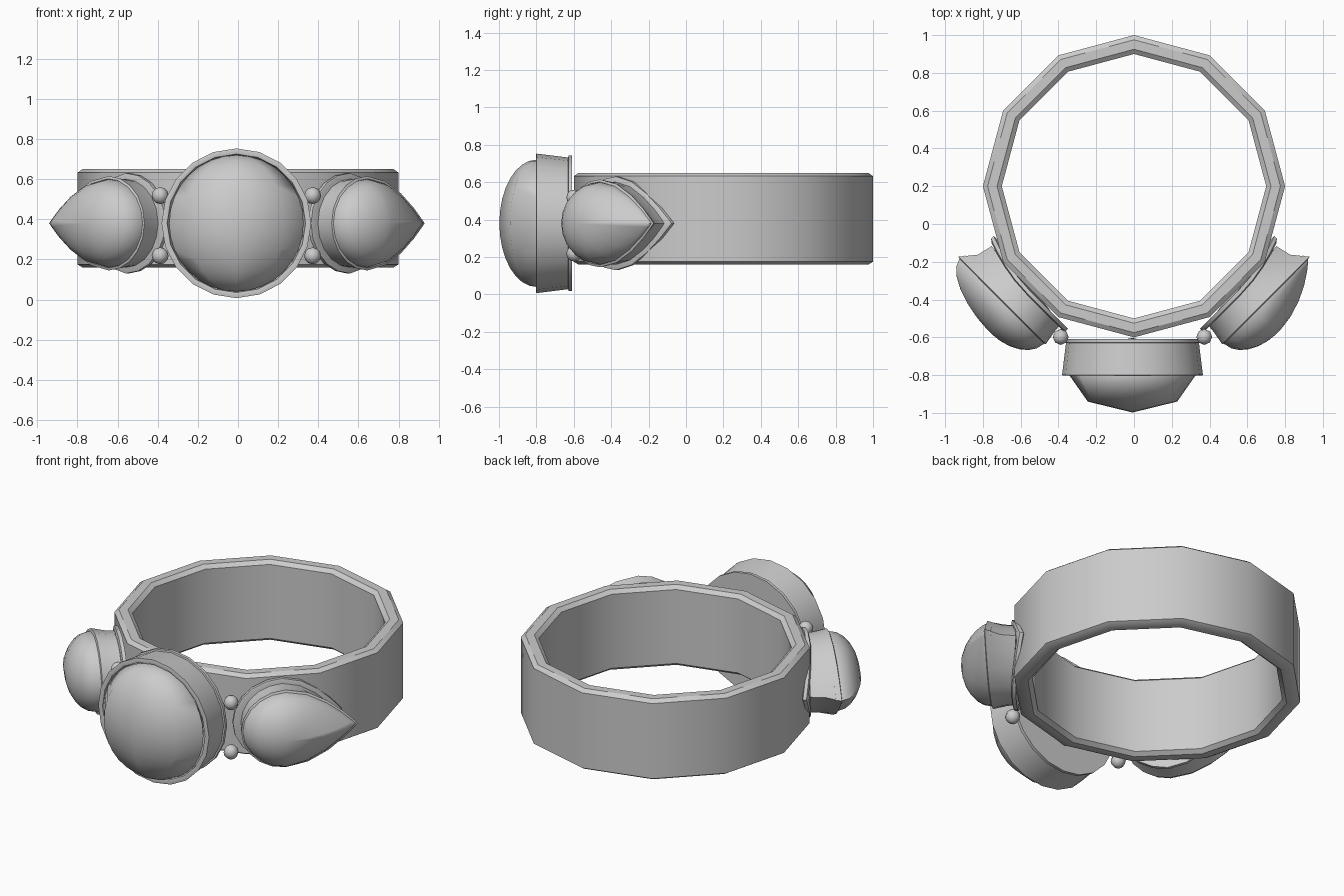
import bpy, bmesh
from math import sin, cos, pi, tau, radians, sqrt
from mathutils import Matrix, Vector

cube = bpy.data.objects.get("Cube")
if cube:
    bpy.data.objects.remove(cube, do_unlink=True)

MID_Z = 0.38
CENTRE_X = -0.008
SEGMENTS = 20


def finish(name, bm, angle=35):
    bmesh.ops.recalc_face_normals(bm, faces=bm.faces)
    mesh = bpy.data.meshes.new(name)
    bm.to_mesh(mesh)
    bm.free()
    obj = bpy.data.objects.new(name, mesh)
    bpy.context.collection.objects.link(obj)
    bpy.ops.object.select_all(action='DESELECT')
    bpy.context.view_layer.objects.active = obj
    obj.select_set(True)
    bpy.ops.object.shade_smooth_by_angle(angle=radians(angle))
    return obj


def loft(name, rings, closed=False, angle=35):
    """Skin a list of equal-length point rings, capped or joined end to end."""
    bm = bmesh.new()
    rows = [[bm.verts.new(p) for p in ring] for ring in rings]
    count = len(rows[0])
    pairs = list(zip(rows, rows[1:]))
    if closed:
        pairs.append((rows[-1], rows[0]))
    else:
        bm.faces.new(rows[0])
        bm.faces.new(rows[-1])
    for a, b in pairs:
        for i in range(count):
            j = (i + 1) % count
            bm.faces.new((a[i], a[j], b[j], b[i]))
    return finish(name, bm, angle)


def ball(name, location, scale, segments, rings, angle):
    bm = bmesh.new()
    bmesh.ops.create_uvsphere(bm, u_segments=segments, v_segments=rings, radius=1)
    bm.transform(Matrix.Translation(location) @ Matrix.Diagonal((*scale, 1)))
    return finish(name, bm, angle)


# Twelve-sided finger band with softened rims
band_profile = [(0.80, 0.175), (0.80, 0.632), (0.775, 0.65), (0.725, 0.65),
                (0.70, 0.63), (0.70, 0.18), (0.725, 0.16), (0.775, 0.16)]
loft("band", [[(r * sin(tau * i / 12), 0.2 + r * cos(tau * i / 12), z)
               for i in range(12)] for r, z in band_profile], closed=True)

# Round central setting, with a thin back plate and a raised rim
setting_profile = [(-0.61, 0.362), (-0.628, 0.362), (-0.63, 0.352),
                   (-0.80, 0.373), (-0.803, 0.36), (-0.80, 0.345), (-0.75, 0.335)]
loft("centre_setting", [[(CENTRE_X + r * cos(tau * i / SEGMENTS), y,
                          MID_Z + r * sin(tau * i / SEGMENTS))
                         for i in range(SEGMENTS)] for y, r in setting_profile])
ball("centre_stone", (CENTRE_X, -0.80, MID_Z), (0.335, 0.198, 0.34), 8, 16, 60)


def pear_ring(side, height, tip, back, half, curl=0):
    """Teardrop outline on the diagonal; height is measured outward."""
    points = []
    for i in range(SEGMENTS):
        a = tau * i / SEGMENTS
        t = cos(a)
        if t > 0:
            u = 0.13 + tip * t
            w = half * (1 - t ** 1.9) * (1 if sin(a) > 0 else -1)
        else:
            u, w = 0.13 + back * t, half * sin(a)
        n = (height(t) if callable(height) else height) - curl * max(t, 0) ** 2
        points.append((side * (u + n) / sqrt(2), (u - n) / sqrt(2), MID_Z + w))
    return points


def pear_cluster(label, side, tip_power):
    # Curved back plate hugging the band
    loft(label + "_back_plate", [
        pear_ring(side, 0.64, 0.33, 0.265, 0.24, 0.07),
        pear_ring(side, 0.64, 0.35, 0.275, 0.25, 0.07),
        pear_ring(side, 0.66, 0.35, 0.275, 0.25, 0.07),
        pear_ring(side, 0.665, 0.33, 0.255, 0.235, 0.06)])
    # Flared wall around the stone
    loft(label + "_setting", [
        pear_ring(side, 0.645, 0.32, 0.23, 0.22, 0.03),
        pear_ring(side, 0.70, 0.34, 0.235, 0.222),
        pear_ring(side, 0.78, 0.405, 0.25, 0.235),
        pear_ring(side, 0.785, 0.385, 0.24, 0.222),
        pear_ring(side, 0.75, 0.37, 0.23, 0.215)])
    # Domed teardrop stone
    dome = [pear_ring(side, 0.75, 0.385, 0.24, 0.215)]
    for s in (1, 0.95, 0.85, 0.7, 0.5, 0.27, 0.06):
        def rise(t, s=s):
            return 0.78 + 0.165 * (1 - s * s) ** (0.5 + tip_power * max(t, 0))
        dome.append(pear_ring(side, rise, 0.395 * s, 0.243 * s, 0.22 * s))
    loft(label + "_stone", dome, angle=60)
    # Small beads between the settings
    for level, z in (("lower", 0.218), ("upper", 0.518)):
        ball(f"{label}_{level}_bead", (side * 0.38 + CENTRE_X, -0.598, z),
             (0.042, 0.042, 0.042), 8, 6, 60)


pear_cluster("left", 1, 0.45)
pear_cluster("right", -1, 0.05)
